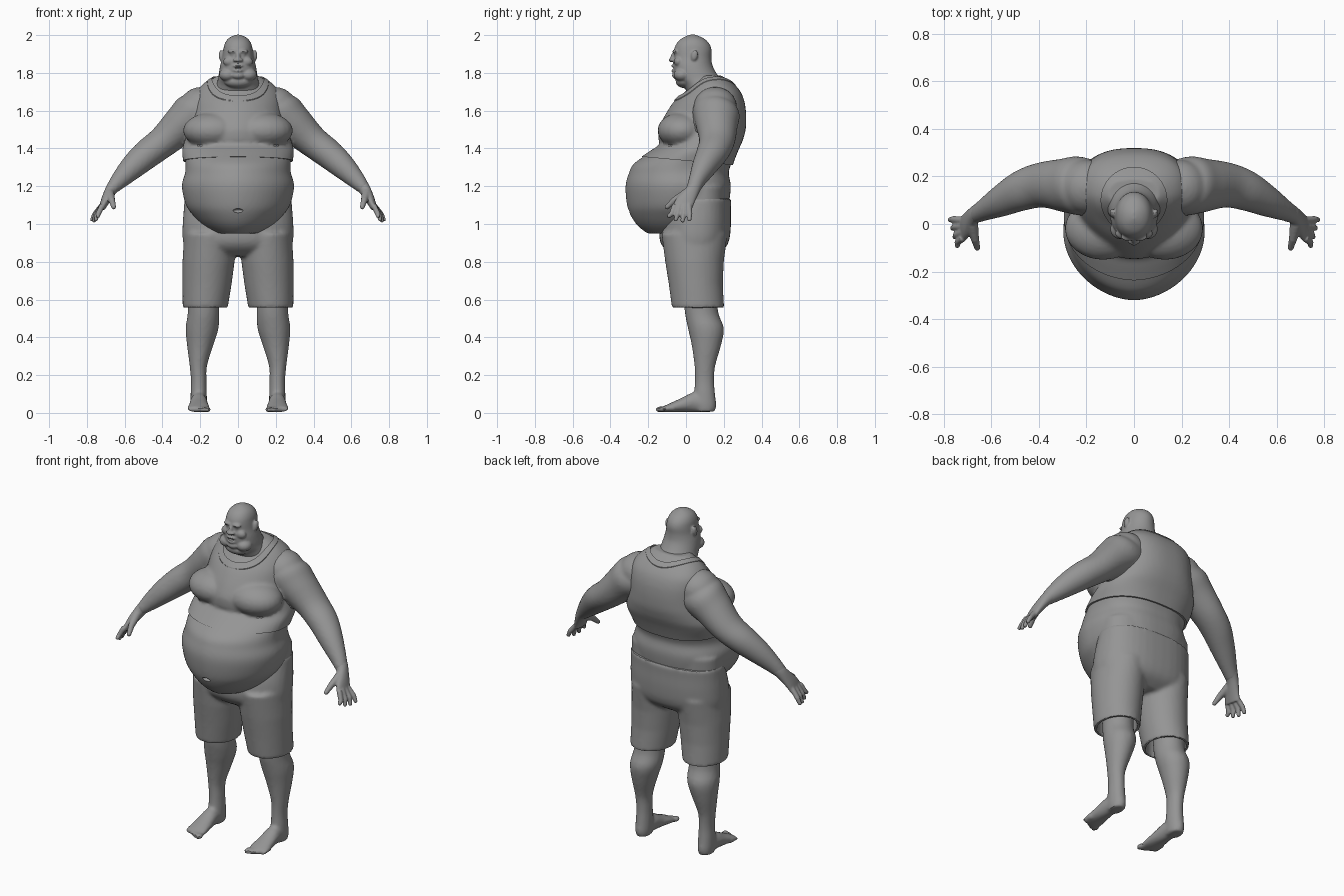
import bpy, bmesh, math
from mathutils import Vector, Matrix

old = bpy.data.objects.get("Cube")
if old:
    bpy.data.objects.remove(old)

grey = bpy.data.materials.new("clay_grey")
grey.use_nodes = True
grey.diffuse_color = (0.3, 0.3, 0.3, 1)
grey.node_tree.nodes["Principled BSDF"].inputs["Base Color"].default_value = (0.3, 0.3, 0.3, 1)

X, Y, Z = Vector((1, 0, 0)), Vector((0, 1, 0)), Vector((0, 0, 1))


def spline(rows, steps):
    """Smooth interpolation through section rows."""
    if steps == 1:
        return rows
    out = []
    for i in range(len(rows) - 1):
        a, b, c, d = (rows[min(max(i + k, 0), len(rows) - 1)] for k in (-1, 0, 1, 2))
        for s in range(steps):
            t = s / steps
            out.append([q + t * (r - p + t * (2*p - 5*q + 4*r - e + t * (3*(q - r) + e - p))) / 2
                        for p, q, r, e in zip(a, b, c, d)])
    return out + [rows[-1]]


def loft(bm, rows, axis=Z, side=X, steps=4, front=2.0, back=2.0, count=40):
    """Closed skin over sections (x, y, z, radius along side, radius across)."""
    axis = axis.normalized()
    u = (side - axis * side.dot(axis)).normalized()
    v = axis.cross(u)
    rings = []
    for x, y, z, ru, rv in spline(rows, steps):
        ring = []
        for k in range(count):
            t = 2 * math.pi * k / count
            c, s = math.cos(t), math.sin(t)
            e = 2 / (front if s < 0 else back)
            ring.append(bm.verts.new(Vector((x, y, z))
                        + u * ru * math.copysign(abs(c) ** e, c)
                        + v * rv * math.copysign(abs(s) ** e, s)))
        rings.append(ring)
    for a, b in zip(rings, rings[1:]):
        for k in range(count):
            n = (k + 1) % count
            bm.faces.new((a[k], a[n], b[n], b[k]))
    bm.faces.new(rings[0])
    bm.faces.new(rings[-1])


def trunk(bm, rows, grow=0.0, **kw):
    """Centred upright loft from rows (z, half width, front y, back y)."""
    loft(bm, [(0, (f + b) / 2, z, w + grow, (b - f) / 2 + grow) for z, w, f, b in rows], **kw)


def blob(bm, centre, radii, tilt=0.0):
    m = Matrix.Translation(centre) @ Matrix.Rotation(tilt, 4, 'X') @ Matrix.Diagonal((*radii, 1))
    bmesh.ops.create_uvsphere(bm, u_segments=24, v_segments=14, radius=1, matrix=m)


def digit(bm, a, b, r1, r2):
    a, b = Vector(a), Vector(b)
    loft(bm, [(*a, r1, r1), (*b, r2, r2)], axis=b - a, side=Y, steps=1, count=12)
    blob(bm, b, (r2, r2, r2))


def mirror(bm):
    new = bmesh.ops.duplicate(bm, geom=bm.verts[:] + bm.edges[:] + bm.faces[:])["geom"]
    bmesh.ops.scale(bm, vec=(-1, 1, 1), verts=[g for g in new if isinstance(g, bmesh.types.BMVert)])


def finish(bm, name, voxel=0, smooth=3, cuts=()):
    """Fuse the volumes, soften, apply cuts and shade smooth; without voxel, make a hidden cutter."""
    bmesh.ops.recalc_face_normals(bm, faces=bm.faces[:])
    me = bpy.data.meshes.new(name)
    bm.to_mesh(me)
    bm.free()
    me.materials.append(grey)
    ob = bpy.data.objects.new(name, me)
    bpy.context.collection.objects.link(ob)
    if not voxel:
        ob.hide_render = True
        ob.display_type = 'WIRE'
        return ob
    m = ob.modifiers.new("fuse", 'REMESH')
    m.mode, m.voxel_size = 'VOXEL', voxel
    m = ob.modifiers.new("soften", 'SMOOTH')
    m.factor, m.iterations = 0.5, smooth
    for cutter, op in cuts:
        m = ob.modifiers.new("cut", 'BOOLEAN')
        m.object, m.operation, m.solver = cutter, op, 'EXACT'
    bpy.ops.object.select_all(action='DESELECT')
    ob.select_set(True)
    bpy.context.view_layer.objects.active = ob
    bpy.ops.object.convert(target='MESH')
    bpy.ops.object.shade_smooth_by_angle(angle=math.radians(40))
    return ob


# Cutters for neckline, collar, hem, navel and mouth
def column(name, rx, ry):
    bm = bmesh.new()
    loft(bm, [(0, 0.1, 1.5, rx, ry), (0, 0.1, 2.1, rx, ry)], steps=1, count=64)
    return finish(bm, name)


def pit(name, centre, radii):
    bm = bmesh.new()
    blob(bm, centre, radii)
    return finish(bm, name)


neck_cut = column("neckline_cutter", 0.138, 0.138)
collar_cut = column("collar_cutter", 0.163, 0.163)
navel_cut = pit("navel_cutter", (0, -0.31, 1.07), (0.028, 0.026, 0.012))
mouth_cut = pit("mouth_cutter", (0, -.08, 1.825), (.022, .02, .006))
bm = bmesh.new()
bmesh.ops.create_cube(bm, size=1, matrix=Matrix.Translation((0, 0, 1.335))
                      @ Matrix.Rotation(-0.09, 4, 'X') @ Matrix.Translation((0, 0, -0.5)))
hem_cut = finish(bm, "hem_cutter")

# Torso sections: chest, waist fold and hanging belly
TORSO = [(1.785, .11, .06, .19), (1.745, .17, .03, .24), (1.70, .208, -.005, .278),
         (1.65, .222, -.052, .298), (1.6, .228, -.086, .306), (1.55, .235, -.114, .308),
         (1.5, .25, -.135, .305), (1.45, .268, -.135, .292), (1.42, .278, -.132, .28),
         (1.38, .285, -.19, .262), (1.32, .278, -.275, .24), (1.27, .28, -.302, .226),
         (1.2, .297, -.32, .237), (1.1, .275, -.312, .225), (1.04, .232, -.29, .2),
         (.99, .182, -.255, .17), (.95, .12, -.205, .1)]


def chest(bm, grow=0.0, rows=TORSO):
    trunk(bm, rows, grow, front=1.85, back=2.5, count=64)
    for s in (-1, 1):
        blob(bm, (s * .13, -.02, 1.495), (.15 + grow, .12 + grow, .085 + grow))


# Bare body: leg, foot and arm on one side, mirrored, then the torso
ARM = Vector((.7, -.15, -.7))
bm = bmesh.new()
loft(bm, [(.185, .08, .75, .09, .1), (.182, .08, .55, .083, .088), (.19, .105, .45, .087, .095),
          (.2, .108, .36, .07, .078), (.21, .1, .25, .046, .055), (.208, .098, .17, .041, .051),
          (.208, .098, .1, .043, .056), (.208, .1, .04, .043, .06), (.208, .1, .006, .038, .052)])
loft(bm, [(.208, .1, .045, .04, .042), (.208, .04, .056, .044, .052), (.208, -.03, .04, .052, .036),
          (.208, -.09, .026, .06, .023), (.208, -.125, .018, .058, .014)], axis=Y)
for i in range(5):
    r = .019 - .002 * i
    blob(bm, (.163 + .023 * i, -.136 + .004 * i * i, .018), (r, r + .008, r - .002))
loft(bm, [(.14, .16, 1.62, .1, .09), (.22, .16, 1.59, .125, .118), (.29, .16, 1.532, .115, .105),
          (.39, .163, 1.44, .095, .085), (.475, .14, 1.375, .085, .079), (.555, .1, 1.305, .068, .067),
          (.63, .06, 1.23, .046, .047), (.67, .038, 1.185, .037, .032)], axis=ARM, side=Y)
blob(bm, (.195, .155, 1.62), (.115, .115, .105))
mirror(bm)
chest(bm)
trunk(bm, [(1.2, .28, -.08, .225), (1.0, .27, -.08, .21), (.85, .2, -.05, .15)], back=2.5)
finish(bm, "body", .0105, 3, [(navel_cut, 'DIFFERENCE')])

# Hands: palm, four bent fingers and a thumb
bm = bmesh.new()
loft(bm, [(.645, .052, 1.213, .041, .038), (.67, .038, 1.185, .038, .033), (.7, .0, 1.13, .05, .026),
          (.72, -.022, 1.085, .054, .018)], axis=ARM, side=Y)
for i in range(4):
    bend = (.758 - .006 * i, .02 - .032 * i, 1.053)
    digit(bm, (.718, .016 - .025 * i, 1.1), bend, .0155, .014)
    digit(bm, bend, (.772 - .01 * i, .018 - .036 * i, 1.018 + .006 * (i - 1) ** 2), .014, .0115)
digit(bm, (.68, .0, 1.16), (.668, -.062, 1.125), .026, .018)
digit(bm, (.668, -.062, 1.125), (.658, -.1, 1.09), .018, .013)
mirror(bm)
finish(bm, "hands", .0055)

# Head: skull, jowls, neck and face
bm = bmesh.new()
trunk(bm, [(1.66, .15, .03, .24), (1.70, .132, .005, .225), (1.74, .115, -.02, .205),
           (1.77, .105, -.05, .182), (1.8, .101, -.063, .16), (1.84, .094, -.067, .14),
           (1.88, .084, -.064, .134), (1.92, .078, -.063, .135), (1.95, .072, -.053, .126),
           (1.975, .058, -.033, .105), (1.992, .036, -.005, .075), (2.002, .01, .02, .05)], front=2.2)
for s in (-1, 1):
    blob(bm, (s * .09, .045, 1.892), (.012, .018, .03), -.2)
    blob(bm, (s * .026, -.056, 1.914), (.03, .016, .01))
    blob(bm, (s * .028, -.05, 1.897), (.015, .012, .008))
    blob(bm, (s * .045, -.04, 1.86), (.034, .024, .026))
    blob(bm, (s * .016, -.072, 1.868), (.011, .012, .009))
    blob(bm, (s * .055, -.02, 1.79), (.045, .045, .035))
blob(bm, (0, -.068, 1.885), (.012, .014, .028), -.25)
blob(bm, (0, -.079, 1.868), (.014, .013, .011))
blob(bm, (0, -.062, 1.837), (.028, .018, .008))
blob(bm, (0, -.061, 1.812), (.026, .017, .009))
blob(bm, (0, -.05, 1.787), (.036, .024, .02))
blob(bm, (0, -.01, 1.755), (.075, .045, .035))
finish(bm, "head", .0055, 3, [(mouth_cut, 'DIFFERENCE')])

# Vest: a slightly larger chest cut at hem and neckline, with a raised collar band
bm = bmesh.new()
chest(bm, .011, TORSO[:13])
finish(bm, "vest", .012, 2, [(hem_cut, 'DIFFERENCE'), (neck_cut, 'DIFFERENCE')])
bm = bmesh.new()
chest(bm, .015, TORSO[:9])
finish(bm, "vest_collar", .012, 2, [(collar_cut, 'INTERSECT'), (neck_cut, 'DIFFERENCE')])

# Shorts: hips and two hollow legs
bm = bmesh.new()
loft(bm, [(.15, .045, .95, .135, .175), (.156, .045, .8, .138, .155), (.164, .052, .68, .13, .143),
          (.174, .064, .553, .119, .138), (.174, .064, .553, .1, .12),
          (.174, .064, .68, .095, .115)], steps=1)
mirror(bm)
trunk(bm, [(1.135, .283, -.09, .24), (1.08, .287, -.11, .238), (1.0, .293, -.135, .238),
           (.92, .293, -.14, .23), (.87, .275, -.115, .205), (.83, .2, -.06, .15)], back=2.4)
finish(bm, "shorts", .011, 4)
